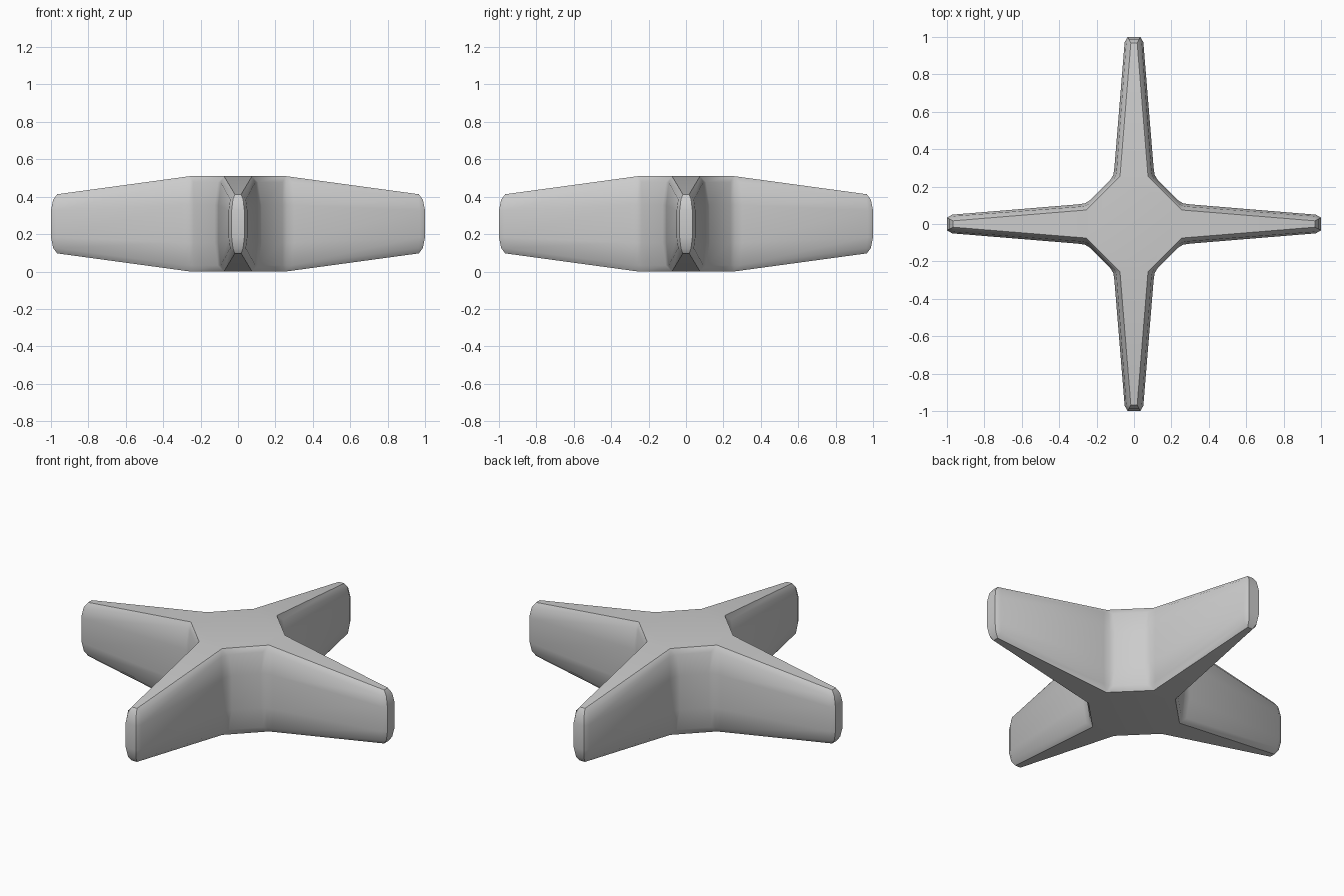
import bpy, bmesh, math
from mathutils import Matrix, Vector

if "Cube" in bpy.data.objects:
    bpy.data.objects.remove(bpy.data.objects["Cube"])

MID = 0.255  # height of the horizontal symmetry plane

# Half profile of one arm per level: (x, y) from the inner corner to the tip,
# followed by half-heights at the hub and at the tip.
RIM = ([(0.255, 0.075), (0.255, 0.075), (0.255, 0.075), (0.967, 0.017), (0.967, 0.017)],
       0.255, 0.158)
BEVEL = ([(0.238, 0.108), (0.258, 0.098), (0.288, 0.093), (0.965, 0.042), (0.988, 0.027)],
         0.222, 0.130)
SIDE = ([(0.237, 0.126), (0.262, 0.111), (0.300, 0.105), (0.972, 0.050), (1.0, 0.034)],
        0.100, 0.072)
levels = [(p, -h, -t) for p, h, t in (RIM, BEVEL, SIDE)]
levels += [(p, h, t) for p, h, t in (SIDE, BEVEL, RIM)]

bm = bmesh.new()


def make_ring(half, hub_h, tip_h):
    """One closed outline around all four arms, 10 points per arm."""
    arm = [(x, -y, hub_h if i < 3 else tip_h) for i, (x, y) in enumerate(half)]
    arm += [(x, -y, z) for x, y, z in reversed(arm)]
    ring = []
    for k in range(4):
        turn = Matrix.Rotation(k * math.pi / 2, 3, 'Z')
        ring += [bm.verts.new(turn @ Vector((x, y, z + MID))) for x, y, z in arm]
    return ring


# Side walls
rings = [make_ring(*lv) for lv in levels]
n = len(rings[0])
for a, b in zip(rings, rings[1:]):
    for i in range(n):
        j = (i + 1) % n
        bm.faces.new((a[i], a[j], b[j], b[i]))

# Flat hub and sloping arm tops and undersides
for ring in (rings[0], rings[-1]):
    bm.faces.new([ring[k * 10 + i] for k in range(4) for i in (0, 9)])
    for k in range(4):
        bm.faces.new(ring[k * 10:k * 10 + 10])

bmesh.ops.remove_doubles(bm, verts=bm.verts, dist=0.0005)
bmesh.ops.recalc_face_normals(bm, faces=bm.faces)

mesh = bpy.data.meshes.new("four_arm_cross")
bm.to_mesh(mesh)
bm.free()
cross = bpy.data.objects.new("four_arm_cross", mesh)
bpy.context.collection.objects.link(cross)

# Soft sides with a crisp rim
bpy.context.view_layer.objects.active = cross
cross.select_set(True)
bpy.ops.object.shade_smooth_by_angle(angle=math.radians(40))

# Stand on the ground
lowest = min(v.co.z for v in mesh.vertices)
mesh.transform(Matrix.Translation((0, 0, -lowest)))
